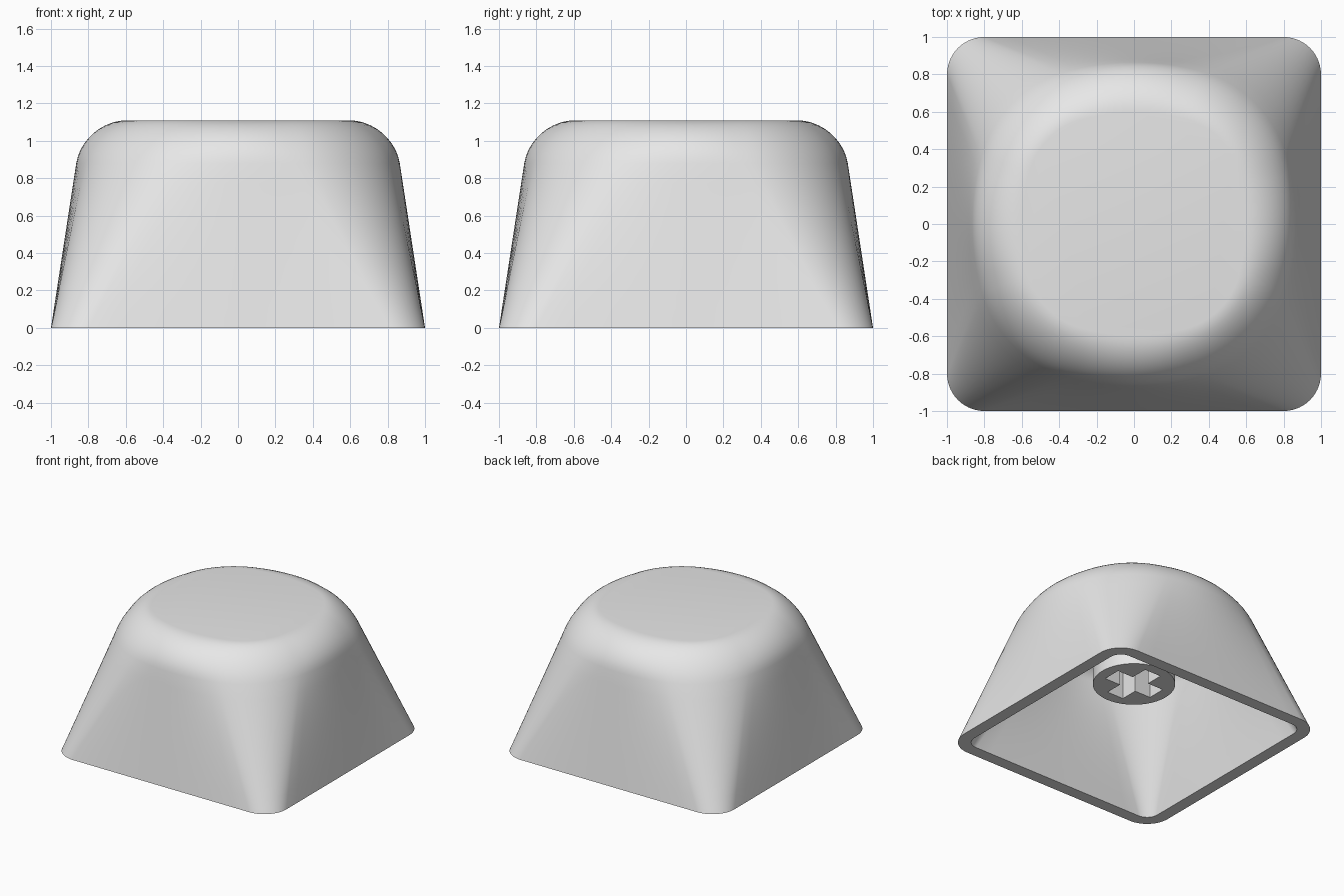
import bpy
import bmesh
from math import sin, cos, pi, radians
from mathutils import Vector, Matrix

if "Cube" in bpy.data.objects:
    bpy.data.objects.remove(bpy.data.objects["Cube"])

# One plain grey plastic
plastic = bpy.data.materials.new("grey plastic")
plastic.use_nodes = True
GREY = (0.8, 0.8, 0.8, 1)
plastic.diffuse_color = GREY
plastic.node_tree.nodes["Principled BSDF"].inputs["Base Color"].default_value = GREY

SIDE_STEPS, CORNER_STEPS, FILLET_STEPS, WALL_STEPS = 12, 14, 10, 8
SHOULDER_Z, TOP_Z, CEILING_Z = 0.88, 1.11, 1.0
WALL, TOP_INSET = 0.1, 0.27


def outline(half, side, bulge, inset, z):
    """Rounded square with bowed sides; bulge is the angle each half side turns."""
    big = side / sin(bulge)
    end_x = half - big * (1 - cos(bulge))
    small = (end_x - side) / (cos(bulge) - sin(bulge))
    corner = side - small * sin(bulge)
    quarter = []
    for i in range(SIDE_STEPS):
        a = bulge * (2 * i / SIDE_STEPS - 1)
        quarter.append(Vector((half - big + (big - inset) * cos(a), (big - inset) * sin(a), z)))
    for i in range(CORNER_STEPS):
        a = bulge + (pi / 2 - 2 * bulge) * i / CORNER_STEPS
        quarter.append(Vector((corner + (small - inset) * cos(a),
                               corner + (small - inset) * sin(a), z)))
    return [Matrix.Rotation(k * pi / 2, 3, 'Z') @ p for k in range(4) for p in quarter]


def base(inset):
    return outline(1, 0.8, 0.001, inset, 0)


def shoulder(inset, z):
    return outline(0.865, 0.352, radians(15), inset, z)


def shell(inset, top_inset, top_z):
    """Rings from the open base up the wall and round the shoulder to the top."""
    low, high, top = base(inset), shoulder(inset, SHOULDER_Z), shoulder(top_inset, top_z)
    rings = [[a.lerp(b, i / WALL_STEPS) for a, b in zip(low, high)]
             for i in range(WALL_STEPS + 1)]
    for i in range(1, FILLET_STEPS + 1):
        t = i / FILLET_STEPS
        ring = []
        for a, b, c in zip(low, high, top):
            # The wall line carried on up to the top plane gives the curve's corner
            tip = b + (b - a) * ((top_z - SHOULDER_Z) / SHOULDER_Z)
            p, q = b.lerp(tip, 0.55), c.lerp(tip, 0.55)
            ring.append(b * (1 - t)**3 + p * 3 * t * (1 - t)**2
                        + q * 3 * t * t * (1 - t) + c * t**3)
        rings.append(ring)
    return rings


def make_object(name, bm):
    bmesh.ops.recalc_face_normals(bm, faces=bm.faces)
    mesh = bpy.data.meshes.new(name)
    bm.to_mesh(mesh)
    bm.free()
    mesh.materials.append(plastic)
    obj = bpy.data.objects.new(name, mesh)
    bpy.context.collection.objects.link(obj)
    return obj


def activate(obj):
    bpy.ops.object.select_all(action='DESELECT')
    obj.select_set(True)
    bpy.context.view_layer.objects.active = obj


def smooth(obj):
    activate(obj)
    bpy.ops.object.shade_smooth_by_angle(angle=radians(30))


def prism(name, points, z0, z1):
    bm = bmesh.new()
    face = bm.faces.new([bm.verts.new((x, y, z0)) for x, y in points])
    made = bmesh.ops.extrude_face_region(bm, geom=[face])["geom"]
    bmesh.ops.translate(bm, vec=(0, 0, z1 - z0),
                        verts=[v for v in made if isinstance(v, bmesh.types.BMVert)])
    return make_object(name, bm)


# Hollow cap: inner shell from its ceiling down, rim, outer shell up to the flat top
bm = bmesh.new()
inner = shell(WALL, TOP_INSET, CEILING_Z)
rows = [[bm.verts.new(p) for p in ring]
        for ring in inner[::-1] + shell(0, TOP_INSET, TOP_Z)]
for lower, upper in zip(rows, rows[1:]):
    for i in range(len(lower)):
        j = (i + 1) % len(lower)
        bm.faces.new((lower[i], lower[j], upper[j], upper[i]))
bm.faces.new(rows[0])
bm.faces.new(rows[-1])
smooth(make_object("cap_body", bm))

# Mounting stem hanging from the ceiling
circle = [(0.31 * cos(a), 0.31 * sin(a)) for a in (2 * pi * i / 64 for i in range(64))]
stem = prism("mounting_stem", circle, 0.45, 1.03)

# Cross-shaped socket cut into the stem
L, W = 0.22, 0.075
arm = [(L, -W), (L, W), (W, W)]
cross = []
for k in range(4):
    cross += [tuple(Matrix.Rotation(k * pi / 2, 2) @ Vector(p)) for p in arm]
cutter = prism("socket_cutter", cross, 0.3, 0.93)
cutter.hide_render = True
cut = stem.modifiers.new("socket", 'BOOLEAN')
cut.operation = 'DIFFERENCE'
cut.solver = 'EXACT'
cut.object = cutter
activate(stem)
bpy.ops.object.modifier_apply(modifier=cut.name)
bpy.data.objects.remove(cutter)
smooth(stem)
